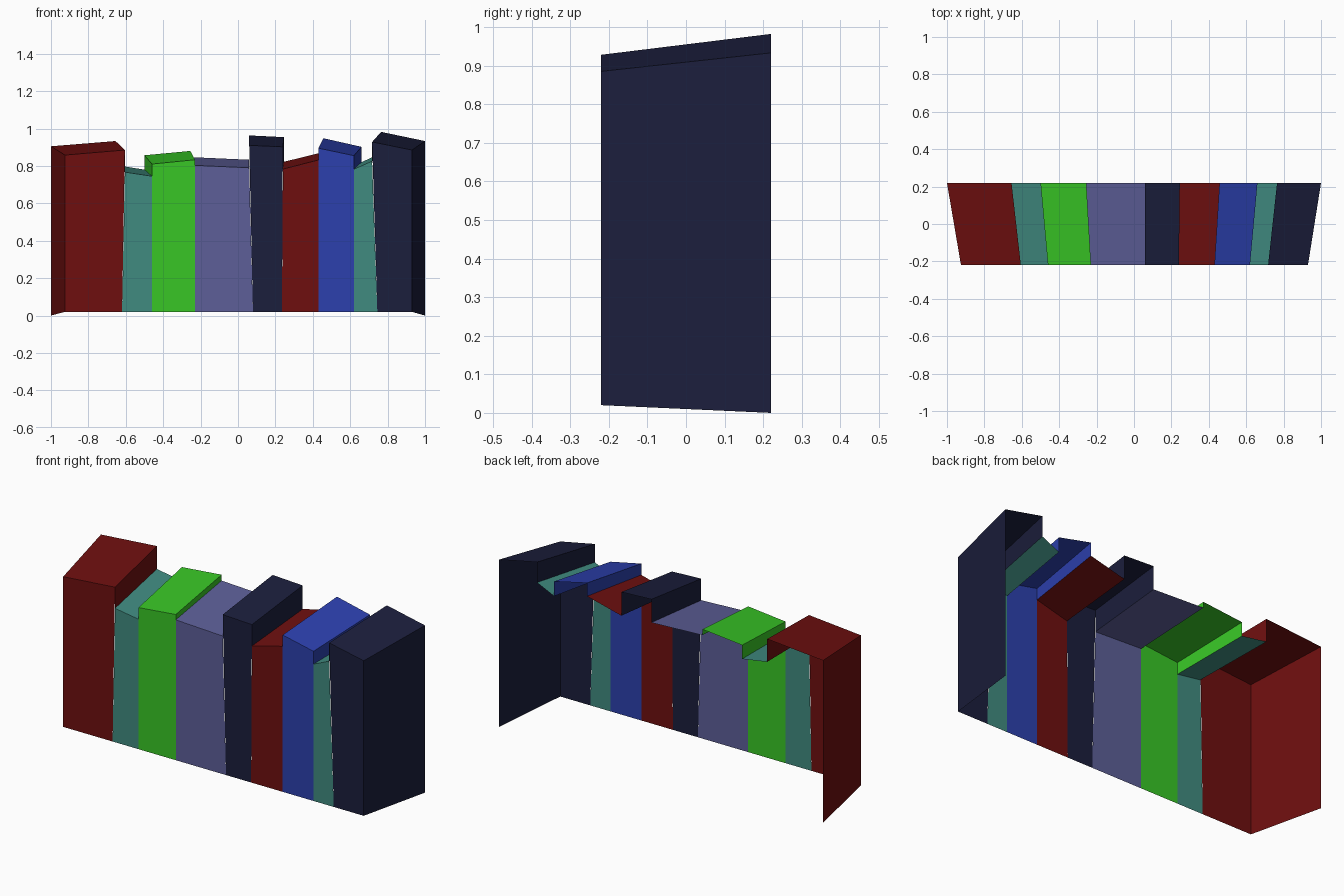
import bpy

if "Cube" in bpy.data.objects:
    bpy.data.objects.remove(bpy.data.objects["Cube"])

YF, YB = -0.22, 0.22   # spine plane and back plane

COLOURS = {
    "red": (110, 15, 15), "teal": (64, 139, 128), "green": (56, 198, 38),
    "violet": (93, 95, 152), "navy": (27, 30, 60), "blue": (44, 64, 174),
}


def linear(c):
    c /= 255
    return c / 12.92 if c <= 0.04045 else ((c + 0.055) / 1.055) ** 2.4


MATERIALS = {}
for key, rgb in COLOURS.items():
    MATERIALS[key] = bpy.data.materials.new(key + "_cover")
    MATERIALS[key].diffuse_color = (*[linear(c) for c in rgb], 1)

# Dividing lines between books: x at spine foot, spine top, back top
EDGES = [
    (-0.925, -0.925, -1.0), (-0.62, -0.605, -0.655), (-0.46, -0.46, -0.50),
    (-0.23, -0.23, -0.255), (0.08, 0.06, 0.06), (0.235, 0.24, 0.245),
    (0.43, 0.43, 0.457), (0.62, 0.62, 0.66), (0.745, 0.717, 0.765),
    (0.93, 0.93, 1.0),
]

# Books: colour, top heights at front left, front right, back left, back right
BOOKS = [
    ("red", 0.858, 0.885, 0.905, 0.933),
    ("teal", 0.767, 0.745, 0.805, 0.780),
    ("green", 0.810, 0.833, 0.857, 0.880),
    ("violet", 0.803, 0.790, 0.847, 0.833),
    ("navy", 0.910, 0.902, 0.963, 0.954),
    ("red", 0.783, 0.832, 0.822, 0.874),
    ("blue", 0.895, 0.855, 0.948, 0.902),
    ("teal", 0.783, 0.826, 0.820, 0.868),
    ("navy", 0.928, 0.885, 0.982, 0.933),
]


def side_panel(edge, low, high):
    """Quad along a dividing line, between (front, back) heights low and high."""
    _, xf, xb = edge
    return [(xf, YF, low[0]), (xb, YB, low[1]), (xb, YB, high[1]), (xf, YF, high[0])]


for i, (colour, fl, fr, bl, br) in enumerate(BOOKS):
    left, right = EDGES[i], EDGES[i + 1]
    # Spine and top of the book
    quads = [
        [(left[0], YF, 0.02), (right[0], YF, 0.02), (right[1], YF, fr), (left[1], YF, fl)],
        [(left[1], YF, fl), (right[1], YF, fr), (right[2], YB, br), (left[2], YB, bl)],
    ]
    # Cover sides: full at the row's ends, otherwise only above a lower neighbour
    low = (BOOKS[i - 1][2], BOOKS[i - 1][4]) if i else (0.02, 0.0)
    if fl > low[0]:
        quads.append(side_panel(left, low, (fl, bl))[::-1])
    low = (BOOKS[i + 1][1], BOOKS[i + 1][3]) if i < len(BOOKS) - 1 else (0.02, 0.0)
    if fr > low[0]:
        quads.append(side_panel(right, low, (fr, br)))

    # Join the quads, sharing corners
    verts = list(dict.fromkeys(p for q in quads for p in q))
    mesh = bpy.data.meshes.new(f"book_{i + 1}")
    mesh.from_pydata(verts, [], [[verts.index(p) for p in q] for q in quads])
    mesh.materials.append(MATERIALS[colour])
    book = bpy.data.objects.new(f"{colour}_book_{i + 1}", mesh)
    bpy.context.collection.objects.link(book)

for m in bpy.data.materials:
    if m.users and not m.is_grease_pencil:
        m.use_nodes = True
        m.node_tree.nodes["Principled BSDF"].inputs["Base Color"].default_value = m.diffuse_color
